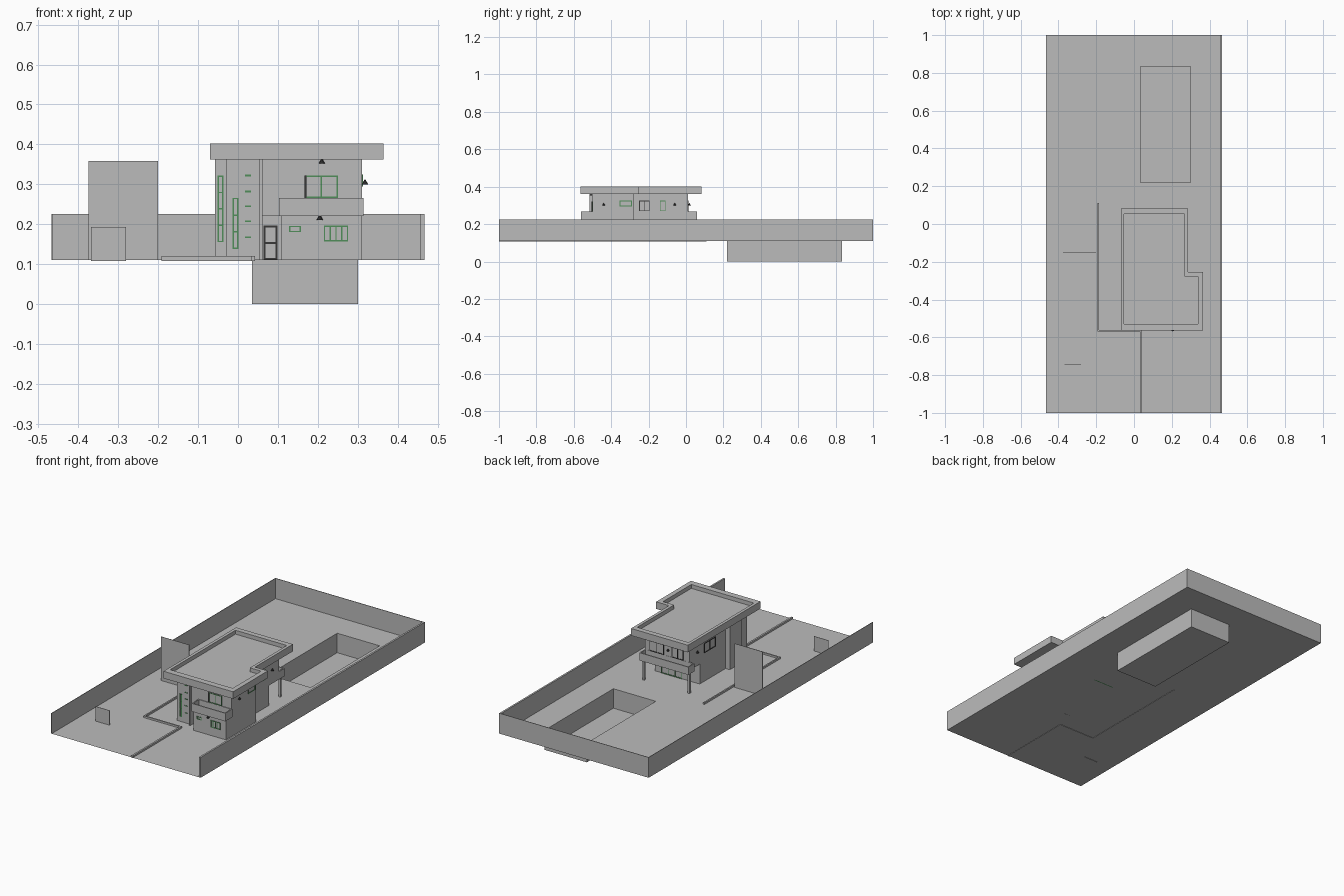
import bpy, bmesh

if "Cube" in bpy.data.objects:
    bpy.data.objects.remove(bpy.data.objects["Cube"])

def mat(name, c):
    m = bpy.data.materials.new(name)
    m.diffuse_color = (*c, 1)
    m.use_nodes = True
    m.node_tree.nodes["Principled BSDF"].inputs["Base Color"].default_value = m.diffuse_color
    return m

GREY = mat("grey plaster", (0.5, 0.5, 0.5))
GREEN = mat("green frame", (0.08, 0.27, 0.10))
DARK = mat("dark metal", (0.04, 0.04, 0.04))

def finish(name, bm, m):
    bmesh.ops.recalc_face_normals(bm, faces=bm.faces)
    me = bpy.data.meshes.new(name)
    bm.to_mesh(me)
    bm.free()
    ob = bpy.data.objects.new(name, me)
    bpy.context.collection.objects.link(ob)
    me.materials.append(m)
    return ob

def loft(name, rings, m=GREY, cap_start=True):
    """Join (outline, z) rings of equal point count; cap the ends."""
    bm = bmesh.new()
    rows = [[bm.verts.new((x, y, z)) for x, y in pts] for pts, z in rings]
    n = len(rows[0])
    for a, b in zip(rows, rows[1:]):
        for i in range(n):
            j = (i + 1) % n
            bm.faces.new((a[i], a[j], b[j], b[i]))
    if cap_start:
        bm.faces.new(rows[0][::-1])
    bm.faces.new(rows[-1])
    return finish(name, bm, m)

def rect(x0, x1, y0, y1):
    return [(x0, y0), (x1, y0), (x1, y1), (x0, y1)]

def boxes(name, dims, m=GREY):
    bm = bmesh.new()
    for x0, x1, y0, y1, z0, z1 in dims:
        vs = bmesh.ops.create_cube(bm, size=1)["verts"]
        for v in vs:
            v.co = ((x0 + x1) / 2 + v.co.x * (x1 - x0),
                    (y0 + y1) / 2 + v.co.y * (y1 - y0),
                    (z0 + z1) / 2 + v.co.z * (z1 - z0))
    return finish(name, bm, m)

def tray(name, x0, x1, y0, y1, z0, z1, floor, t=0.006):
    inner = rect(x0 + t, x1 - t, y0 + t, y1 - t)
    out = rect(x0, x1, y0, y1)
    loft(name, [(out, z0), (out, z1), (inner, z1), (inner, floor)])

def window(name, axis, at, u0, u1, z0, z1, cols=1, rows=1, m=GREEN, t=0.0035):
    """Frame bars on a wall lying at y = at (axis y) or x = at (axis x)."""
    bars = []
    for i in range(cols + 1):
        u = u0 + (u1 - u0 - t) * i / cols
        bars.append((u, u + t, z0, z1))
    for i in range(rows + 1):
        z = z0 + (z1 - z0 - t) * i / rows
        bars.append((u0, u1, z, z + t))
    d = 0.003
    if axis == 'y':
        dims = [(a, b, at - d, at + d, c, e) for a, b, c, e in bars]
    else:
        dims = [(at - d, at + d, a, b, c, e) for a, b, c, e in bars]
    boxes(name, dims, m)

G = 0.11   # ground level

# Ground with sunken pool
pool = rect(0.035, 0.30, 0.22, 0.835)
loft("ground_and_pool", [(rect(-0.467, 0.467, -1, 1), G), (pool, G), (pool, 0)], cap_start=False)

# Perimeter walls, open to the front
boxes("left_boundary_wall", [(-0.467, -0.464, -1, 1, G, 0.225)])
boxes("back_boundary_wall", [(-0.467, 0.467, 0.997, 1, G, 0.225)])
boxes("right_boundary_wall", [(0.457, 0.467, -1, 1, G, 0.225)])

# Low garden kerb
boxes("garden_kerb", [(0.033, 0.043, -1, -0.562, G - 0.002, 0.12),
                      (-0.192, 0.043, -0.57, -0.562, G - 0.002, 0.12),
                      (-0.192, -0.184, -0.57, 0.11, G - 0.002, 0.12)])

# Free-standing flat panels
boxes("large_panel", [(-0.375, -0.20, -0.151, -0.149, G, 0.358)])
boxes("small_panel", [(-0.368, -0.28, -0.746, -0.744, G - 0.002, 0.193)])

# House body
upper = [(-0.03, -0.5), (0.31, -0.5), (0.31, -0.28), (0.25, -0.28), (0.25, 0.01), (-0.03, 0.01)]
loft("upper_floor", [(upper, 0.222), (upper, 0.365)])
lower = [(-0.03, -0.5), (0.055, -0.5), (0.055, -0.46), (0.108, -0.46), (0.108, -0.55),
         (0.31, -0.55), (0.31, -0.28), (0.25, -0.28), (0.25, -0.08), (-0.03, -0.08)]
loft("ground_floor", [(lower, G), (lower, 0.222)])
boxes("stair_tower", [(-0.057, -0.03, -0.42, -0.31, G, 0.365)])
boxes("entrance_fin", [(0.054, 0.061, -0.515, -0.45, G, 0.365)])

# Roof with raised rim
outer = [(-0.07, -0.565), (0.365, -0.565), (0.365, -0.255), (0.285, -0.255), (0.285, 0.083), (-0.07, 0.083)]
inner = [(-0.053, -0.53), (0.338, -0.53), (0.338, -0.277), (0.268, -0.277), (0.268, 0.053), (-0.053, 0.053)]
loft("roof", [(outer, 0.362), (outer, 0.402), (inner, 0.402), (inner, 0.38)])

# Balconies and rear columns
tray("front_balcony", 0.103, 0.314, -0.562, -0.498, 0.22, 0.266, 0.23)
tray("rear_balcony", -0.057, 0.25, 0.005, 0.06, 0.222, 0.266, 0.23)
boxes("rear_columns", [(x - 0.006, x + 0.006, 0.034, 0.046, G, 0.224) for x in (-0.048, 0.235)])

# Front windows and door
window("tower_window", 'y', -0.42, -0.051, -0.036, 0.155, 0.322, 1, 4)
window("tall_window", 'y', -0.50, -0.014, 0.001, 0.138, 0.266, 1, 3)
boxes("wall_slits", [(0.018, 0.033, -0.503, -0.497, z, z + 0.004)
                     for z in (0.165, 0.205, 0.243, 0.28, 0.32)], GREEN)
window("balcony_doors", 'y', -0.50, 0.168, 0.25, 0.266, 0.322, 2, 1)
boxes("balcony_door_edge", [(0.166, 0.171, -0.504, -0.498, 0.266, 0.322)], DARK)
window("small_window", 'y', -0.55, 0.128, 0.158, 0.18, 0.196)
window("wide_window", 'y', -0.55, 0.215, 0.276, 0.157, 0.197, 4, 1)
window("front_door", 'y', -0.46, 0.064, 0.099, G, 0.197, 1, 2, DARK, 0.005)

# Side and rear windows
window("side_window", 'x', 0.31, -0.355, -0.29, 0.295, 0.325, 1, 1)
window("side_tall_window", 'x', 0.25, -0.25, -0.195, 0.27, 0.325, 2, 1, DARK)
window("side_rear_window", 'x', 0.25, -0.14, -0.11, 0.27, 0.325)
window("rear_upper_doors", 'y', 0.01, 0.13, 0.22, 0.266, 0.325, 2, 1, DARK)
window("rear_upper_window", 'y', 0.01, 0.01, 0.08, 0.266, 0.325, 2, 1, DARK)
window("rear_lower_doors", 'y', -0.08, 0.08, 0.21, G, 0.195, 3, 1)
window("left_window", 'x', -0.03, -0.22, -0.12, 0.27, 0.325, 2, 1, DARK)

# Cone lamps
for i, (x, y, z) in enumerate([(0.205, -0.56, 0.217), (0.21, -0.508, 0.358), (0.318, -0.44, 0.306),
                               (0.257, -0.06, 0.306), (-0.037, -0.05, 0.306), (0.1, 0.018, 0.306)]):
    bpy.ops.mesh.primitive_cone_add(vertices=8, radius1=0.008, radius2=0.001, depth=0.012, location=(x, y, z))
    lamp = bpy.context.object
    lamp.name = f"wall_lamp_{i + 1}"
    lamp.data.materials.append(DARK)
